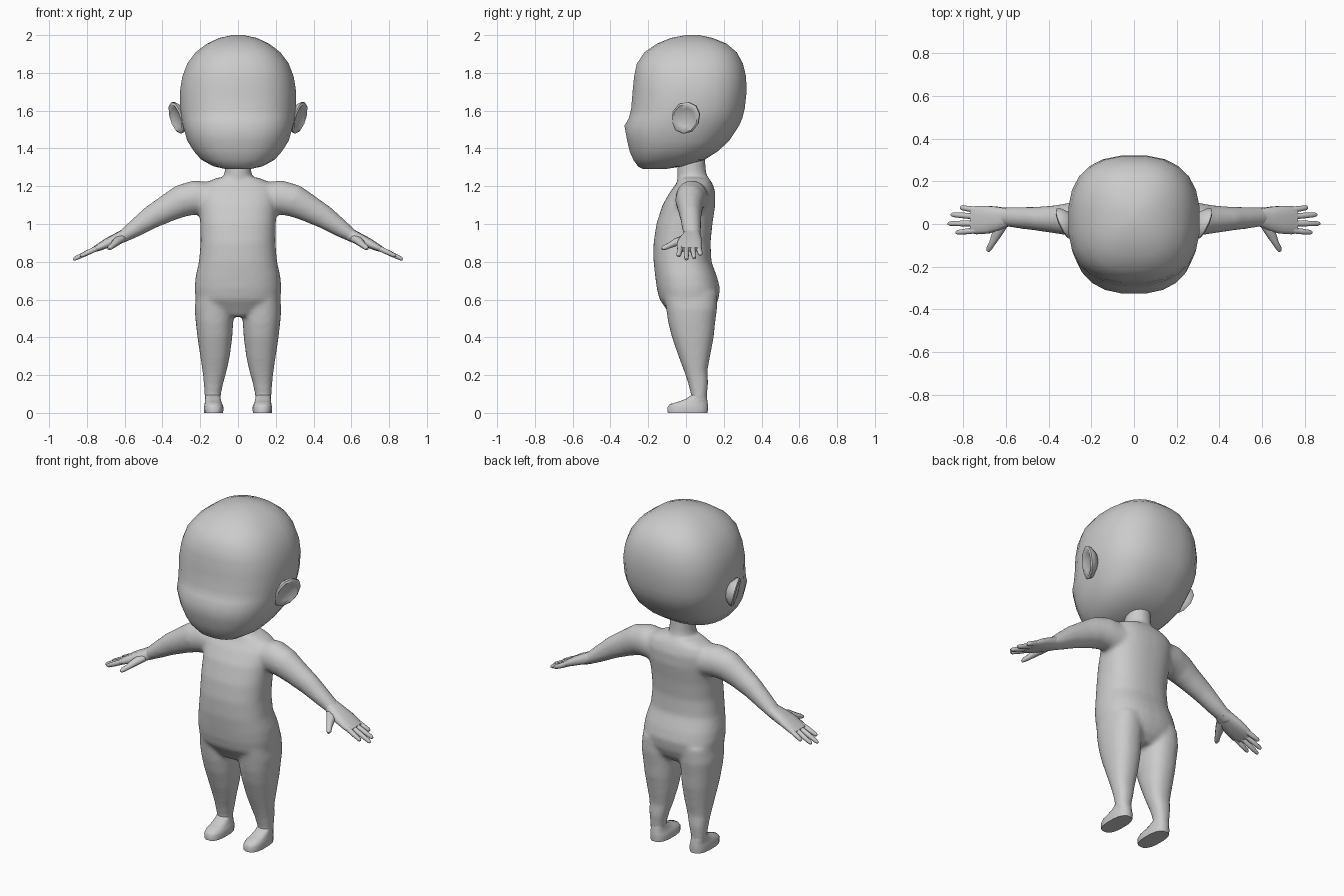
import bpy
import bmesh
from math import cos, sin, pi, radians, copysign
from mathutils import Vector

cube = bpy.data.objects.get("Cube")
if cube:
    bpy.data.objects.remove(cube, do_unlink=True)

clay = bpy.data.materials.new("clay grey")
clay.use_nodes = True
clay.diffuse_color = (0.6, 0.6, 0.6, 1)
clay.node_tree.nodes["Principled BSDF"].inputs["Base Color"].default_value = (0.6, 0.6, 0.6, 1)


def slab(z, x0, x1, y0, y1, power=2.3):
    """Level cross-section filling the given x and y range."""
    return (Vector(((x0 + x1) / 2, (y0 + y1) / 2, z)),
            Vector(((x1 - x0) / 2, 0, 0)), Vector((0, (y1 - y0) / 2, 0)), power)


def tube(points, power=2):
    """Cross-sections along a path of (position, half width, half thickness)."""
    rings = []
    for i, (p, wide, thick) in enumerate(points):
        a = Vector(points[max(i - 1, 0)][0])
        b = Vector(points[min(i + 1, len(points) - 1)][0])
        t = (b - a).normalized()
        u = t.cross(Vector((0, 0, 1))).normalized()
        rings.append((Vector(p), u * wide, u.cross(t) * thick, power))
    return rings


def loft(bm, rings, sides, mirror=1):
    """Skin a closed shape over cross-sections."""
    rows = []
    for centre, u, v, power in rings:
        row = []
        for i in range(sides):
            a = 2 * pi * (i + 0.5) / sides
            c, s = cos(a), sin(a)
            p = centre + u * copysign(abs(c) ** (2 / power), c) + v * copysign(abs(s) ** (2 / power), s)
            row.append(bm.verts.new((p.x * mirror, p.y, p.z)))
        rows.append(row)
    for r0, r1 in zip(rows, rows[1:]):
        for i in range(sides):
            j = (i + 1) % sides
            bm.faces.new((r0[i], r0[j], r1[j], r1[i]))
    bm.faces.new(rows[0])
    bm.faces.new(rows[-1])


def finish(name, bm, angle=60):
    bmesh.ops.recalc_face_normals(bm, faces=bm.faces[:])
    mesh = bpy.data.meshes.new(name)
    bm.to_mesh(mesh)
    bm.free()
    mesh.materials.append(clay)
    obj = bpy.data.objects.new(name, mesh)
    bpy.context.collection.objects.link(obj)
    bpy.ops.object.select_all(action='DESELECT')
    obj.select_set(True)
    bpy.context.view_layer.objects.active = obj
    bpy.ops.object.shade_smooth_by_angle(angle=radians(angle))
    return obj


# Head: half width, front and back at each height
head = [(1.292, .07, -.23, -.10), (1.305, .13, -.255, -.02), (1.34, .195, -.28, .10),
        (1.385, .235, -.30, .17), (1.44, .27, -.313, .23), (1.52, .293, -.328, .283),
        (1.56, .302, -.305, .30), (1.61, .308, -.292, .313), (1.70, .31, -.285, .323),
        (1.78, .297, -.277, .32), (1.85, .27, -.262, .303), (1.91, .225, -.22, .27),
        (1.955, .165, -.155, .215), (1.985, .10, -.08, .14), (2.0, .03, .0, .07)]
bm = bmesh.new()
loft(bm, [slab(z, -w, w, f, b, 2.5) for z, w, f, b in head], 24)
finish("head", bm, 80)

# Torso and neck
torso = [(.51, .07, -.08, .11), (.55, .18, -.105, .15), (.60, .225, -.14, .172),
         (.66, .23, -.155, .18), (.72, .225, -.163, .165), (.80, .207, -.172, .135),
         (.90, .198, -.172, .13), (1.0, .20, -.157, .14), (1.1, .205, -.125, .155),
         (1.17, .205, -.085, .155), (1.215, .18, -.05, .14), (1.245, .11, -.04, .12)]
neck = [(1.15, .085, -.05, .12), (1.24, .075, -.047, .115), (1.29, .07, -.047, .105), (1.39, .07, -.03, .10)]

# Legs: inner, outer, front and back at each height
leg = [(.64, .03, .22, -.12, .165), (.55, .022, .23, -.105, .165), (.48, .025, .224, -.095, .155),
       (.40, .03, .215, -.075, .147), (.30, .043, .20, -.04, .128), (.22, .06, .188, -.01, .113),
       (.16, .077, .182, .01, .118), (.10, .09, .177, .025, .112), (.04, .092, .174, .027, .108)]

# Arms
arm = tube([((.14, .035, 1.13), .09, .09), ((.23, .03, 1.14), .085, .092), ((.30, .022, 1.122), .078, .086),
            ((.37, .022, 1.085), .066, .074), ((.46, .025, 1.035), .056, .062),
            ((.55, .03, .973), .05, .046), ((.60, .033, .94), .045, .036), ((.64, .033, .915), .045, .028)])

# Fuse torso, neck, arms and legs into one smooth skin
bm = bmesh.new()
loft(bm, [slab(z, -w, w, f, b, 2.4) for z, w, f, b in torso], 32)
loft(bm, [slab(z, -w, w, f, b, 2) for z, w, f, b in neck], 24)
for side in (1, -1):
    loft(bm, [slab(*row) for row in leg], 24, side)
    loft(bm, arm, 24, side)
body = finish("body", bm)
remesh = body.modifiers.new("fuse", 'REMESH')
remesh.mode = 'VOXEL'
remesh.voxel_size = 0.011
remesh.use_smooth_shade = True
relax = body.modifiers.new("relax", 'SMOOTH')
relax.factor = 0.5
relax.iterations = 10

# Feet, hands and ears
foot = [(0, .078, .18, -.098, .116), (.03, .076, .182, -.1, .118), (.046, .082, .178, -.088, .117),
        (.06, .088, .175, -.04, .115), (.075, .091, .174, .0, .112), (.095, .095, .172, .028, .109)]
palm = [((.59, .033, .945), .042, .034), ((.64, .025, .922), .058, .03), ((.69, .02, .9), .067, .026),
        ((.74, .018, .875), .068, .019), ((.765, .018, .864), .062, .014)]
thumb = [((.62, -.005, .922), .028, .022), ((.645, -.05, .905), .024, .021),
         ((.665, -.09, .885), .016, .015), ((.68, -.115, .874), .014, .013), ((.685, -.127, .868), .007, .007)]
fingers = [(.066, .077, .815), (.035, .044, .858), (.003, .002, .872), (-.029, -.04, .835)]
ear_rings = [(-.045, .5), (-.012, .95), (.005, 1), (.012, .88), (.002, .6), (-.004, .25)]

for side, label in ((1, "left"), (-1, "right")):
    bm = bmesh.new()
    loft(bm, [slab(*row, 2.6) for row in foot], 16, side)
    finish(label + "_foot", bm)

    bm = bmesh.new()
    loft(bm, tube(palm, 2.6), 12, side)
    loft(bm, tube(thumb), 8, side)
    for base_y, tip_y, tip_x in fingers:
        base = Vector((.735, base_y, .877))
        tip = Vector((tip_x, tip_y, .877 - (tip_x - .735) * .47))
        path = [(base.lerp(tip, t), r, r) for t, r in ((0, .0155), (.5, .0145), (.92, .0115), (1, .006))]
        loft(bm, tube(path), 8, side)
    finish(label + "_hand", bm)

    bm = bmesh.new()
    u, v = Vector((.03, .073, -.008)), Vector((.026, .012, .084))
    out = u.cross(v).normalized()
    middle = Vector((.322, 0, 1.563))
    loft(bm, [(middle + out * d, u * k, v * k, 2.1) for d, k in ear_rings], 10, side)
    finish(label + "_ear", bm)
